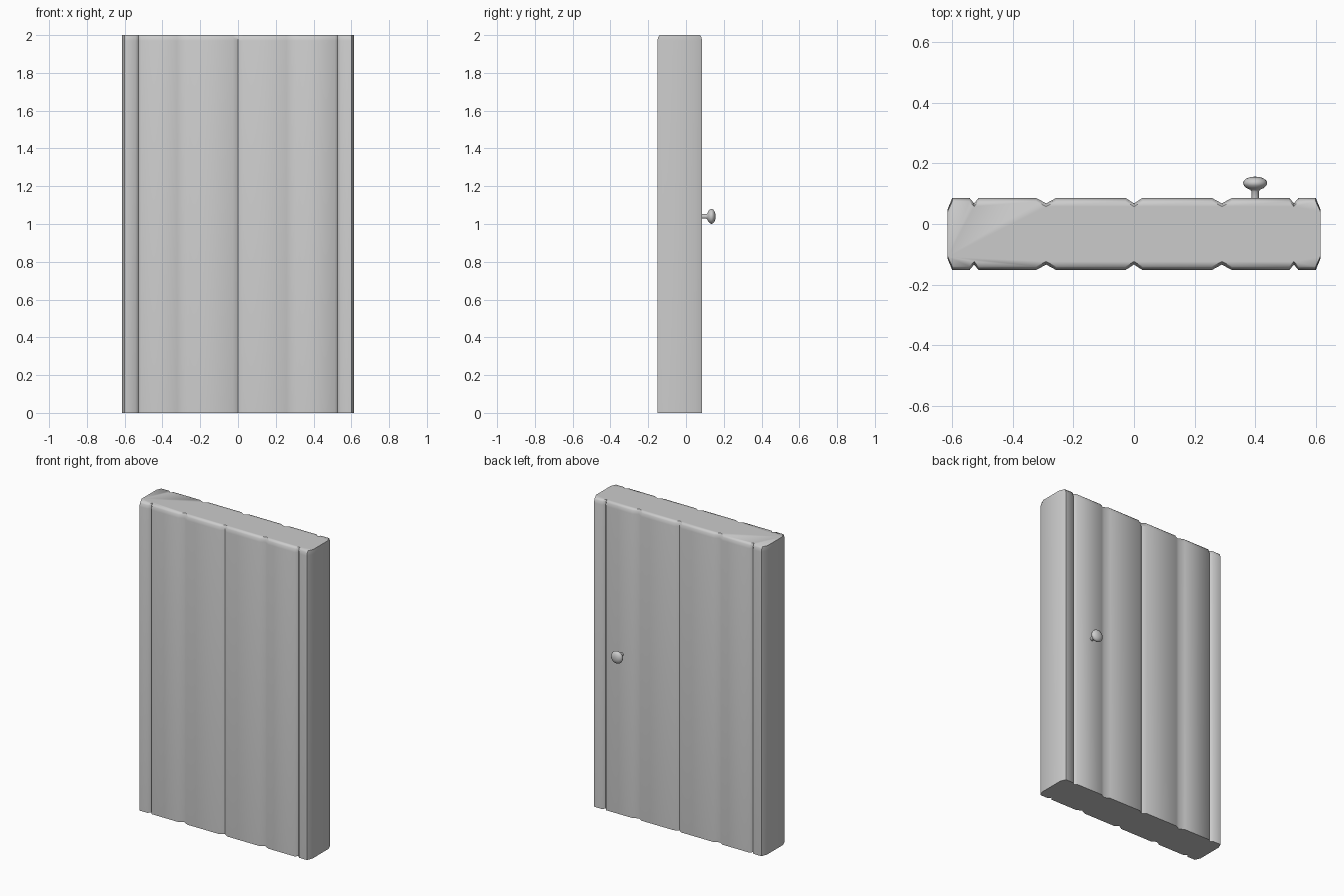
import bpy, bmesh, math

if "Cube" in bpy.data.objects:
    bpy.data.objects.remove(bpy.data.objects["Cube"])

def make_object(name, bm, angle):
    bmesh.ops.recalc_face_normals(bm, faces=bm.faces)
    me = bpy.data.meshes.new(name)
    bm.to_mesh(me)
    bm.free()
    ob = bpy.data.objects.new(name, me)
    bpy.context.collection.objects.link(ob)
    bpy.ops.object.select_all(action='DESELECT')
    ob.select_set(True)
    bpy.context.view_layer.objects.active = ob
    bpy.ops.object.shade_smooth_by_angle(angle=math.radians(angle))
    return ob

def loft(bm, rings):
    """Bridge successive closed rings and cap both ends."""
    rows = [[bm.verts.new(p) for p in r] for r in rings]
    n = len(rows[0])
    for a, b in zip(rows, rows[1:]):
        for i in range(n):
            bm.faces.new((a[i], a[(i + 1) % n], b[(i + 1) % n], b[i]))
    bm.faces.new(rows[0])
    bm.faces.new(rows[-1])

# Door panel: grooved plank cross-section, extruded up with a rounded top edge
MID, HALF, DEPTH = -0.033, 0.119, 0.018
grooves = [(-0.528, 0.015), (-0.29, 0.033), (0, 0.028), (0.29, 0.033), (0.528, 0.015)]
side = [(-0.615, HALF - 0.036), (-0.6, HALF)]
for x, w in grooves:
    side += [(x - w, HALF), (x, HALF - DEPTH), (x + w, HALF)]
side += [(0.6, HALF), (0.615, HALF - 0.036)]
outline = side + [(x, -y) for x, y in reversed(side)]

bm = bmesh.new()
rings = []
for z, inset in [(0, 0), (1.97, 0), (1.99, 0.005), (2.0, 0.012)]:
    s = 1 - inset / HALF
    rings.append([(x, MID + y * s, z) for x, y in outline])
loft(bm, rings)
make_object("door_panel", bm, 60)

# Door knob: lathed around an axis pointing to the back
profile = [(0.012, 0.08), (0.012, 0.107), (0.016, 0.113), (0.029, 0.119), (0.037, 0.127),
           (0.040, 0.135), (0.037, 0.143), (0.029, 0.150), (0.016, 0.155), (0.005, 0.156)]
N = 24
bm = bmesh.new()
loft(bm, [[(0.4 + r * math.cos(2 * math.pi * i / N), y, 1.04 + r * math.sin(2 * math.pi * i / N))
           for i in range(N)] for r, y in profile])
make_object("door_knob", bm, 60)
